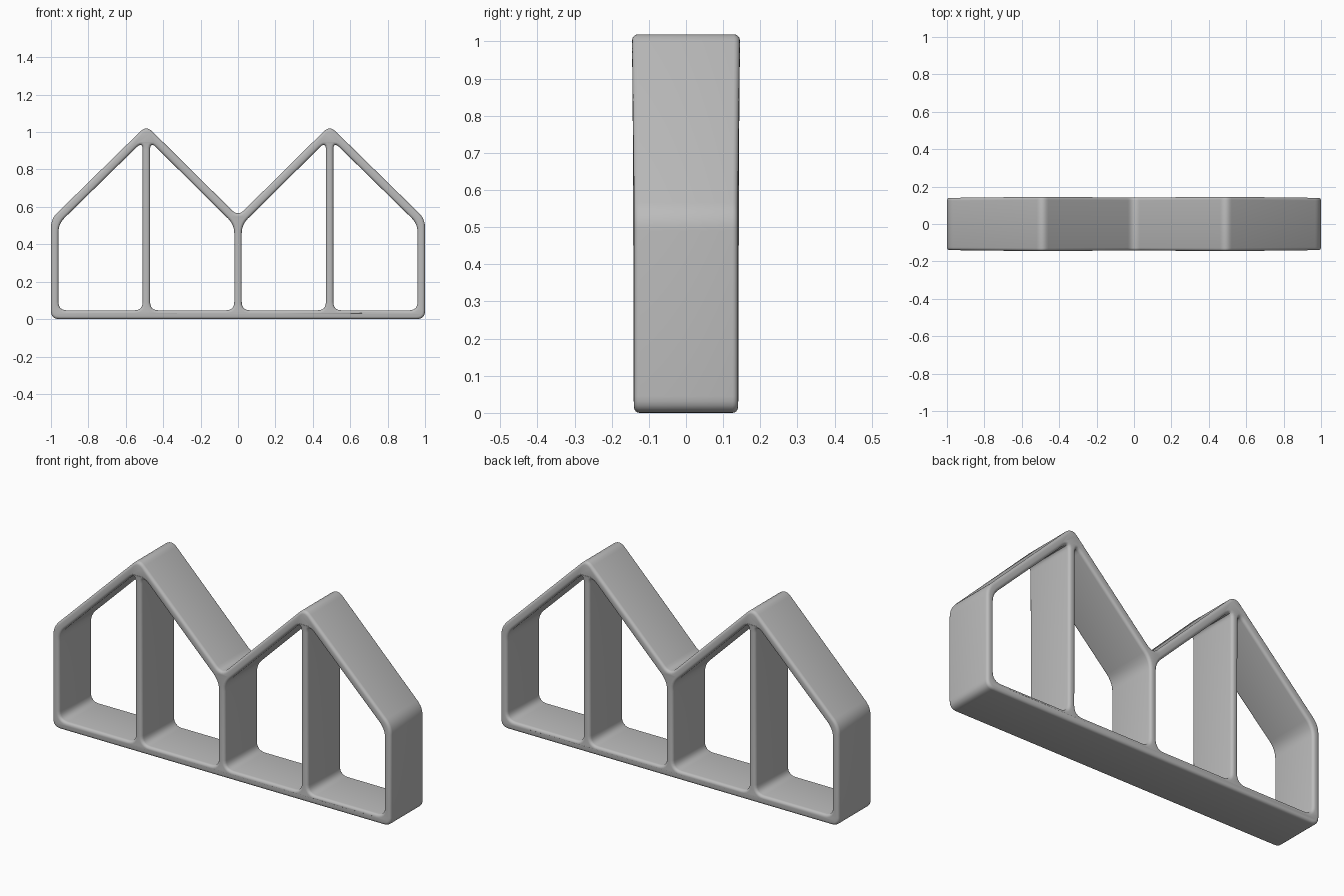
import bpy, bmesh, math
from mathutils import Vector

cube = bpy.data.objects.get("Cube")
if cube:
    bpy.data.objects.remove(cube, do_unlink=True)

HALF_DEPTH, EDGE, WALL = 0.14, 0.015, 0.02
PEAK_X, PEAK_Z, EAVE_Z, VALLEY_Z = 0.49, 1.035, 0.535, 0.55
ROOF_DROP, FLOOR_Z = 0.065, 0.047

grey = bpy.data.materials.new("plain_grey")
grey.use_nodes = True
colour = (0.5, 0.5, 0.5, 1)
grey.diffuse_color = colour
grey.node_tree.nodes["Principled BSDF"].inputs["Base Color"].default_value = colour


def rounded(corners, cut, steps=6):
    """Replace each corner by a short curve that starts a cut length away."""
    points = []
    for i, c in enumerate(corners):
        corner = Vector(c)
        before, after = Vector(corners[i - 1]), Vector(corners[(i + 1) % len(corners)])
        a = corner + (before - corner).normalized() * cut
        b = corner + (after - corner).normalized() * cut
        for s in range(steps + 1):
            t = s / steps
            points.append(a * (1 - t) ** 2 + corner * 2 * t * (1 - t) + b * t * t)
    return points


def roof(x):
    """Height of the outer roof line at x."""
    x = abs(x)
    if x < PEAK_X:
        return VALLEY_Z + (PEAK_Z - VALLEY_Z) * x / PEAK_X
    return PEAK_Z + (EAVE_Z - PEAK_Z) * (x - PEAK_X) / (1 - PEAK_X)


def add_loop(curve, points):
    spline = curve.splines.new("POLY")
    spline.points.add(len(points) - 1)
    for p, co in zip(spline.points, points):
        p.co = (co.x, co.y, 0, 1)
    spline.use_cyclic_u = True


# Twin gable profile with four openings, thickened front to back
curve = bpy.data.curves.new("gable_frame", "CURVE")
curve.dimensions = "2D"
curve.fill_mode = "BOTH"
curve.extrude = HALF_DEPTH - EDGE
curve.bevel_depth = EDGE
curve.bevel_resolution = 3
curve.offset = -EDGE

ridge = [(x, roof(x)) for x in (1, PEAK_X, 0, -PEAK_X, -1)]
add_loop(curve, rounded([(-1, 0), (1, 0)] + ridge, 0.045))

bays = [(0, PEAK_X), (PEAK_X, 1 + WALL)]
for side in (-1, 1):
    for inner, outer in bays:
        a, b = side * (inner + WALL), side * (outer - WALL)
        if outer > 1:
            b = side * (1 - 2 * WALL)
        corners = [(a, FLOOR_Z), (b, FLOOR_Z),
                   (b, roof(b) - ROOF_DROP), (a, roof(a) - ROOF_DROP)]
        add_loop(curve, rounded(corners, 0.045))

frame = bpy.data.objects.new("gable_frame", curve)
bpy.context.collection.objects.link(frame)
frame.rotation_euler.x = math.pi / 2
bpy.ops.object.select_all(action="DESELECT")
frame.select_set(True)
bpy.context.view_layer.objects.active = frame
bpy.ops.object.convert(target="MESH")
frame = bpy.context.object
bpy.ops.object.transform_apply(location=False, rotation=True, scale=False)

# Weld the caps and swell the joints slightly
bm = bmesh.new()
bm.from_mesh(frame.data)
bmesh.ops.remove_doubles(bm, verts=bm.verts, dist=0.0002)
bmesh.ops.recalc_face_normals(bm, faces=bm.faces)
joints = [(-PEAK_X, 0.97, 0.05), (PEAK_X, 0.97, 0.05), (0, 0.53, 0.02)]
joints += [(x, 0.03, 0.015) for x in (-PEAK_X, 0, PEAK_X)]
for v in bm.verts:
    for x, z, swell in joints:
        d = math.hypot(v.co.x - x, v.co.z - z)
        v.co.y *= 1 + swell * max(0, 1 - d / 0.12)
bm.to_mesh(frame.data)
bm.free()

frame.data.materials.clear()
frame.data.materials.append(grey)
bpy.ops.object.shade_smooth_by_angle(angle=math.radians(35))
